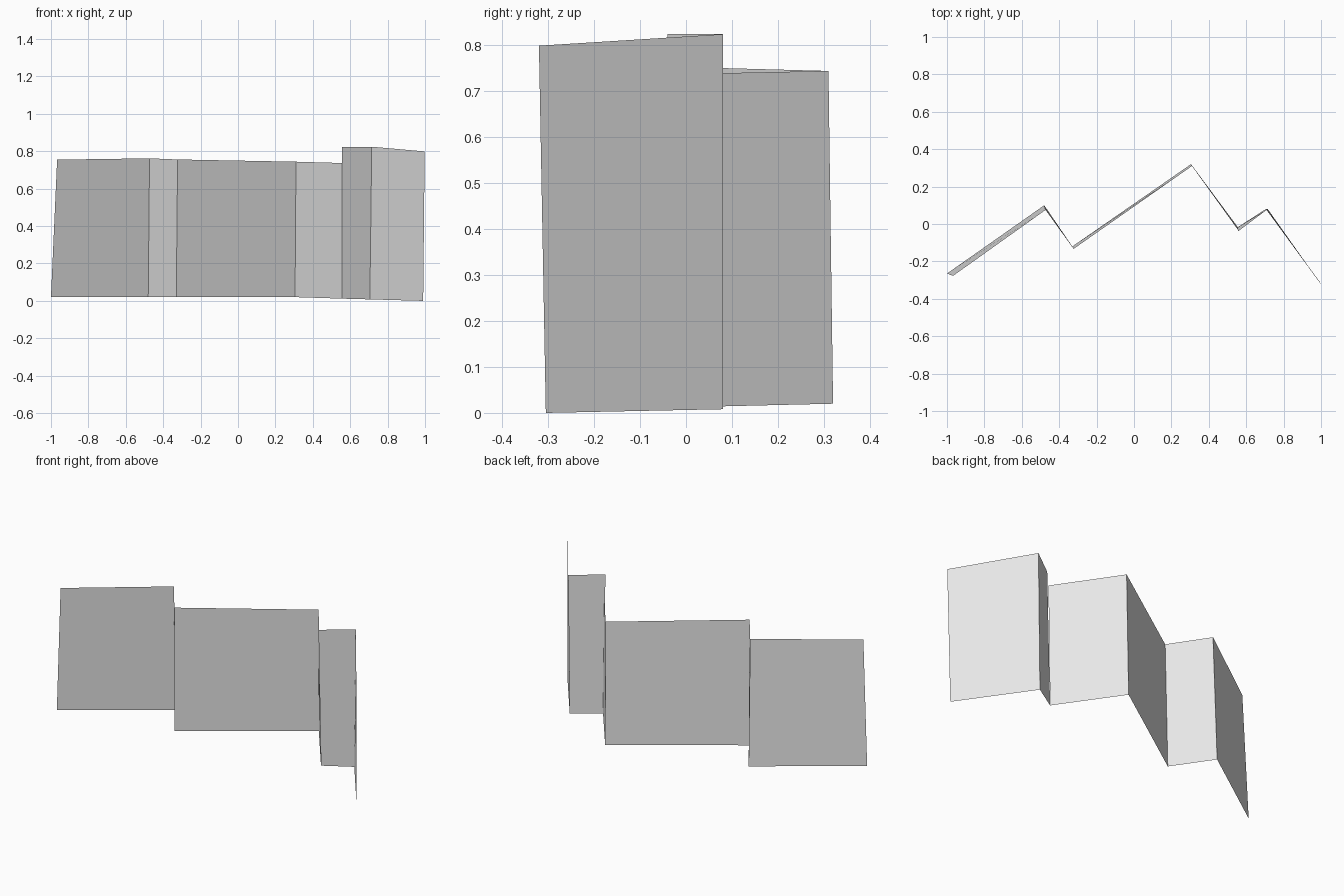
import bpy

# Remove only the default cube
cube = bpy.data.objects.get("Cube")
if cube:
    bpy.data.objects.remove(cube, do_unlink=True)

# Single plain grey
grey = bpy.data.materials.new("light_grey")
grey.use_nodes = True
COLOUR = (0.8, 0.8, 0.8, 1.0)
grey.diffuse_color = COLOUR
grey.node_tree.nodes["Principled BSDF"].inputs["Base Color"].default_value = COLOUR


def folded_screen(name, folds):
    """Thin zigzag sheet through a row of (foot, head) fold lines."""
    verts = [point for fold in folds for point in fold]
    faces = [(2 * i, 2 * i + 2, 2 * i + 3, 2 * i + 1) for i in range(len(folds) - 1)]
    mesh = bpy.data.meshes.new(name)
    mesh.from_pydata(verts, [], faces)
    mesh.materials.append(grey)
    mesh.update()
    obj = bpy.data.objects.new(name, mesh)
    bpy.context.collection.objects.link(obj)
    return obj


# Foot shared by both runs where the height steps up
step_foot = (0.555, -0.017, 0.012)

# Long lower run: four panels
folded_screen("low_screen_panels", [
    ((-1.0, -0.265, 0.02), (-0.967, -0.277, 0.755)),
    ((-0.48, 0.10, 0.02), (-0.473, 0.075, 0.762)),
    ((-0.33, -0.12, 0.02), (-0.323, -0.133, 0.756)),
    ((0.305, 0.32, 0.02), (0.31, 0.31, 0.744)),
    (step_foot, (0.555, -0.03, 0.737)),
])

# Short taller run: two panels
folded_screen("tall_screen_panels", [
    (step_foot, (0.555, -0.04, 0.824)),
    ((0.705, 0.08, 0.008), (0.715, 0.08, 0.824)),
    ((0.99, -0.305, 0.0), (0.998, -0.32, 0.799)),
])
